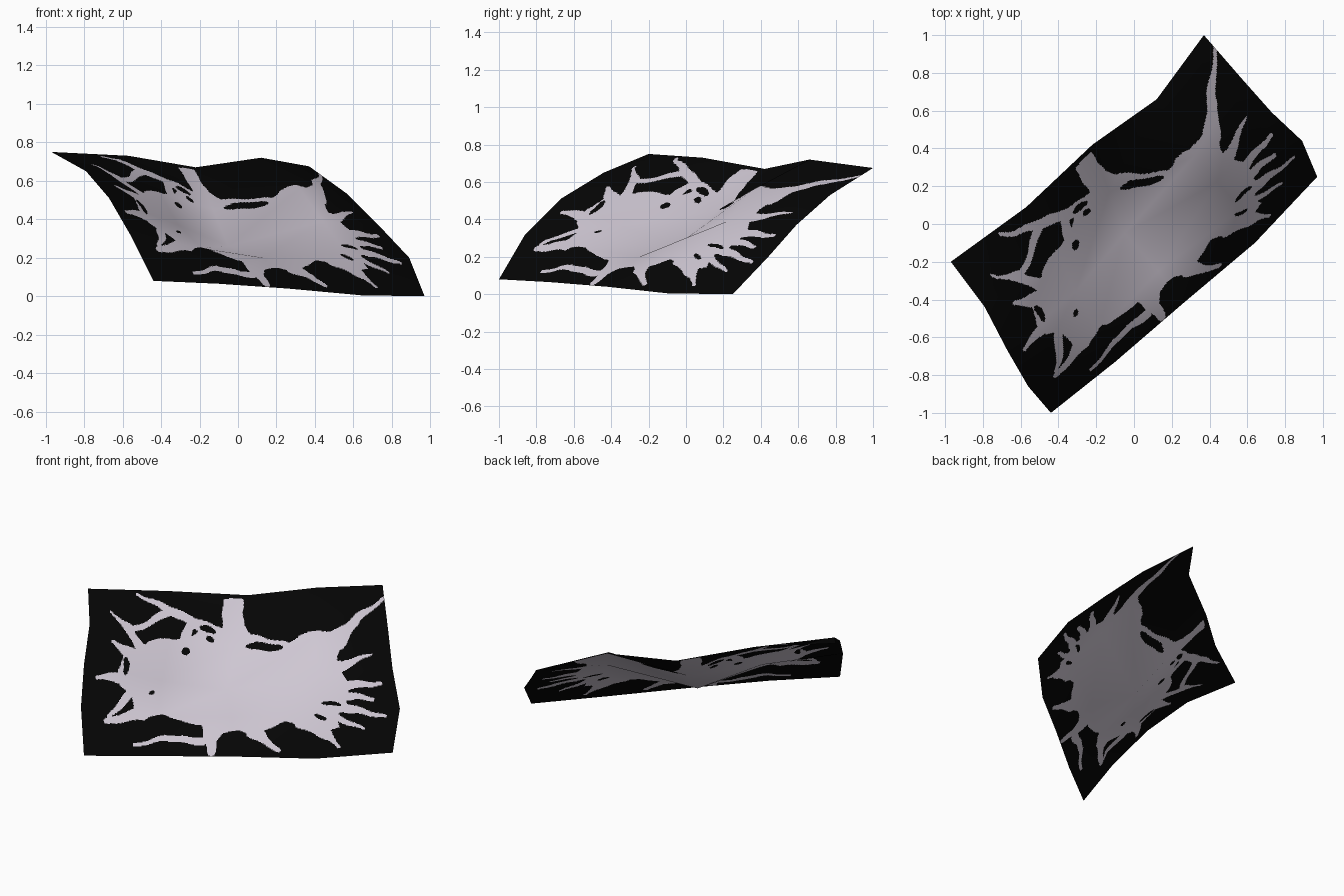
import bpy, math
from mathutils import Vector

if "Cube" in bpy.data.objects:
    bpy.data.objects.remove(bpy.data.objects["Cube"])

# ---- draped sheet: 5 x 5 control points, rows run from the high edge to the low edge
ROWS = [
    [(-.97, -.20, .75), (-.57, .09, .73), (-.22, .42, .67), (.12, .66, .72), (.37, 1.0, .675)],
    [(-.79, -.44, .65), (-.41, -.14, .54), (-.13, .17, .45), (.32, .36, .56), (.57, .77, .53)],
    [(-.67, -.67, .51), (-.31, -.36, .37), (-.05, -.05, .26), (.44, .22, .39), (.73, .59, .37)],
    [(-.56, -.86, .32), (-.19, -.58, .25), (.13, -.25, .20), (.57, .08, .22), (.89, .44, .20)],
    [(-.44, -1.0, .08), (-.10, -.73, .065), (.26, -.42, .04), (.64, -.10, .005), (.97, .25, 0)],
]
P = [[Vector(p) for p in row] for row in ROWS]
NU, NV = 360, 200


def control_normal(i, j):
    across = P[i][min(j + 1, 4)] - P[i][max(j - 1, 0)]
    down = P[min(i + 1, 4)][j] - P[max(i - 1, 0)][j]
    return down.cross(across).normalized()


NORMALS = [[control_normal(i, j) for j in range(5)] for i in range(5)]


def spread(grid, u, v):
    """Triangle-wise interpolation of a 5 x 5 grid; u and v run 0..4."""
    i, j = min(int(v), 3), min(int(u), 3)
    a, b = u - j, v - i
    p00, p10, p01, p11 = grid[i][j], grid[i][j + 1], grid[i + 1][j], grid[i + 1][j + 1]
    if a + b <= 1:
        return p00 + a * (p10 - p00) + b * (p01 - p00)
    return p11 + (1 - a) * (p01 - p11) + (1 - b) * (p10 - p11)


# ---- splash pattern, drawn on a plane facing the sheet
AZ, EL = math.radians(35), math.radians(25)
RIGHT = Vector((math.cos(AZ), math.sin(AZ), 0))
UP = Vector((-math.sin(AZ) * math.sin(EL), math.cos(AZ) * math.sin(EL), math.cos(EL)))


def plane(p):
    return 237 + 165 * p.dot(RIGHT), 727.4 - 165 * p.dot(UP)


# main pool of the splash
CORE = [(222, 598), (242, 598), (243, 624), (250, 633), (268, 638), (288, 642), (300, 634),
        (318, 629), (335, 632), (341, 642), (336, 660), (343, 674), (350, 684), (345, 694),
        (346, 708), (336, 714), (338, 727), (322, 732), (305, 724), (285, 721), (266, 728),
        (255, 736), (240, 730), (222, 732), (215, 742), (204, 742), (200, 724), (184, 722),
        (165, 714), (148, 716), (132, 712), (132, 696), (118, 684), (117, 668), (124, 652),
        (134, 648), (148, 640), (168, 637), (184, 640), (196, 632), (206, 624), (221, 626)]

# tapering fingers: start, end, start half-width, end half-width
FINGERS = [
    (335, 640, 357, 617, 10, 4), (357, 617, 384, 597, 4, 1.5),
    (336, 667, 371, 653, 6, 1), (345, 684, 379, 683, 5, 2),
    (340, 694, 372, 698, 5, 2), (340, 706, 385, 716, 5, 1.5),
    (325, 712, 362, 728, 5, 1.5), (318, 722, 337, 746, 6, 2),
    (298, 722, 333, 740, 5, 2), (253, 730, 277, 750, 8, 2),
    (210, 736, 210, 752, 7, 4), (202, 741, 165, 737, 4, 3),
    (165, 737, 133, 745, 3, 1.5), (142, 712, 106, 721, 7, 3),
    (126, 677, 97, 676, 8, 2), (130, 692, 108, 716, 5, 2),
]
FINGERS_UPPER = [
    (134, 656, 112, 641, 7, 2), (138, 646, 128, 628, 5, 3), (128, 628, 110, 611, 4, 1),
    (168, 611, 140, 626, 4, 3), (140, 626, 128, 630, 3, 3), (184, 642, 190, 620, 6, 4),
    (222, 636, 168, 609, 7, 4), (168, 609, 137, 594, 4, 1.5),
]
# openings: centre, half sizes, tilt in degrees
HOLES = [(263, 646, 19, 4, 4), (209, 639, 4, 3, 20), (185, 651, 4, 4, 0), (125, 665, 3, 9, 0),
         (151, 692, 3, 2, 0), (330, 703, 10, 2, 8), (320, 716, 7, 2, 20), (207, 629, 9, 3, 20)]


def in_core(x, y):
    inside = False
    for (x0, y0), (x1, y1) in zip(CORE, CORE[1:] + CORE[:1]):
        if (y0 > y) != (y1 > y) and x < x0 + (y - y0) * (x1 - x0) / (y1 - y0):
            inside = not inside
    return inside


def in_finger(x, y, f):
    x0, y0, x1, y1, w0, w1 = f
    dx, dy = x1 - x0, y1 - y0
    t = max(0, min(1, ((x - x0) * dx + (y - y0) * dy) / (dx * dx + dy * dy)))
    w = w1 + (w0 - w1) * (1 - t) ** 1.3
    return (x - x0 - t * dx) ** 2 + (y - y0 - t * dy) ** 2 < w * w


def in_hole(x, y, h):
    cx, cy, rx, ry, tilt = h
    c, s = math.cos(math.radians(tilt)), math.sin(math.radians(tilt))
    dx, dy = x - cx, y - cy
    return ((dx * c + dy * s) / rx) ** 2 + ((dy * c - dx * s) / ry) ** 2 < 1


def is_splash(x, y):
    # slight ripple keeps the outline organic
    x, y = x + .7 * math.sin(y * .3), y + .7 * math.sin(x * .25)
    if any(in_hole(x, y, h) for h in HOLES):
        return False
    return in_core(x, y) or any(in_finger(x, y, f) for f in FINGERS + FINGERS_UPPER)


# ---- build the sheet and colour its faces
params = [(4 * j / NU, 4 * i / NV) for i in range(NV + 1) for j in range(NU + 1)]
verts = [spread(P, u, v) for u, v in params]
faces = []
for i in range(NV):
    for j in range(NU):
        k = i * (NU + 1) + j
        faces.append((k, k + NU + 1, k + NU + 2, k + 1))
mesh = bpy.data.meshes.new("draped_sheet")
mesh.from_pydata(verts, [], faces)
for name, col in (("black", (.0015, .0015, .0015, 1)), ("pale_grey", (.63, .58, .66, 1))):
    m = bpy.data.materials.new(name)
    m.diffuse_color = col
    m.use_nodes = True
    m.node_tree.nodes["Principled BSDF"].inputs["Base Color"].default_value = m.diffuse_color
    mesh.materials.append(m)
for poly in mesh.polygons:
    f = faces[poly.index]
    x, y = plane((verts[f[0]] + verts[f[2]]) / 2)
    poly.material_index = int(is_splash(x, y))
    poly.use_smooth = True
# soft shading across the folds
mesh.normals_split_custom_set_from_vertices([spread(NORMALS, u, v).normalized() for u, v in params])
sheet_obj = bpy.data.objects.new("draped_sheet", mesh)
bpy.context.collection.objects.link(sheet_obj)
